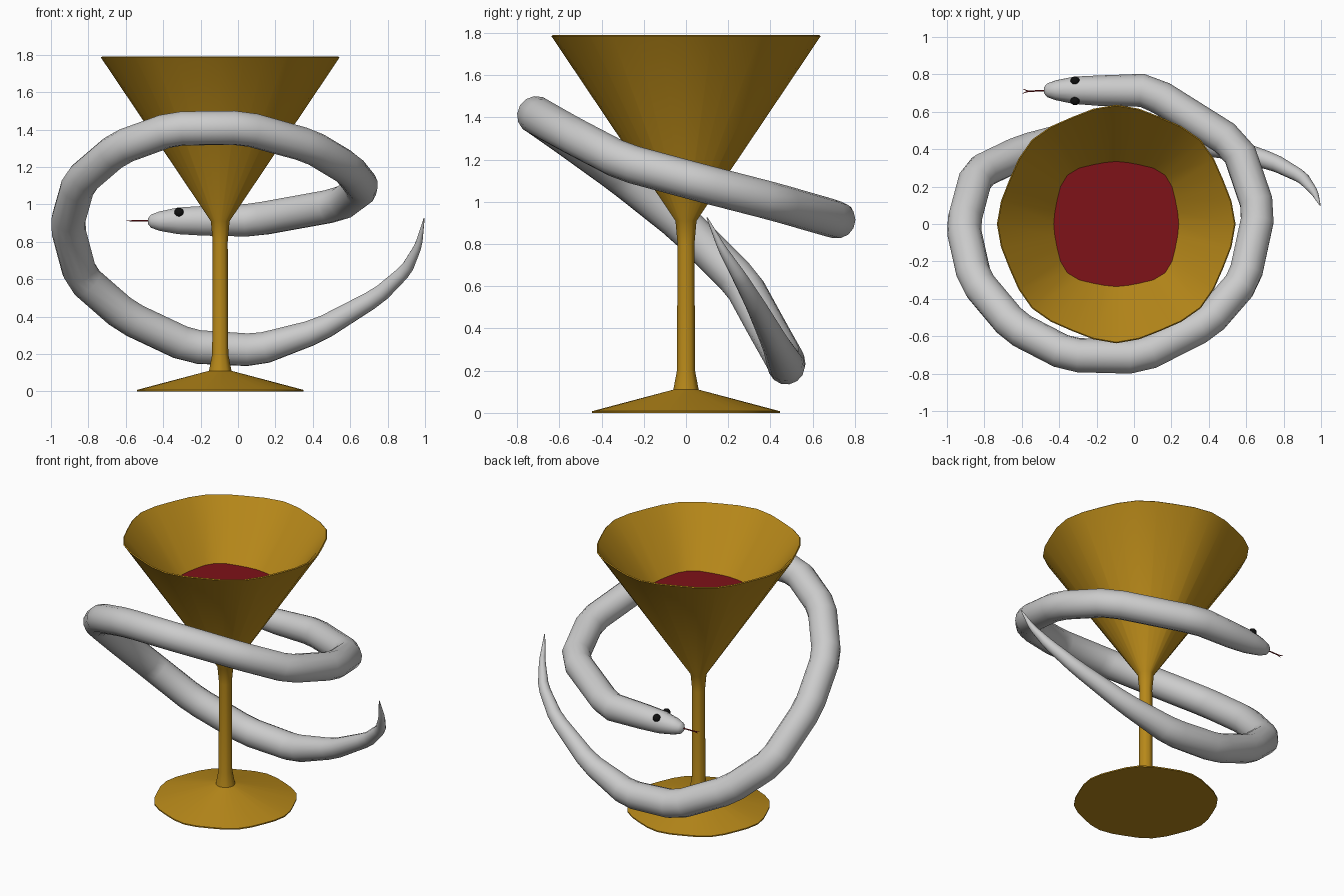
import bpy, math
from math import sin, cos, pi, radians
from mathutils import Vector

if "Cube" in bpy.data.objects:
    bpy.data.objects.remove(bpy.data.objects["Cube"])

CX = -0.095  # goblet axis


def material(name, rgb):
    m = bpy.data.materials.new(name)
    m.diffuse_color = (*rgb, 1)
    m.use_nodes = True
    m.node_tree.nodes["Principled BSDF"].inputs["Base Color"].default_value = m.diffuse_color
    return m


gold = material("gold", (0.48, 0.25, 0.01))
red = material("wine_red", (0.21, 0.006, 0.009))
black = material("black", (0.005, 0.005, 0.005))


def make(name, verts, faces, mat=None, angle=40):
    me = bpy.data.meshes.new(name)
    me.from_pydata(verts, [], faces)
    me.update()
    ob = bpy.data.objects.new(name, me)
    bpy.context.collection.objects.link(ob)
    if mat:
        me.materials.append(mat)
    bpy.ops.object.select_all(action='DESELECT')
    ob.select_set(True)
    bpy.context.view_layer.objects.active = ob
    bpy.ops.object.shade_smooth_by_angle(angle=radians(angle))
    return ob


def skin(rings, cap_start=True, cap_end=True):
    """Join equal-sized rings of points with quads."""
    n = len(rings[0])
    verts = [p for r in rings for p in r]
    faces = [(i * n + j, i * n + (j + 1) % n, (i + 1) * n + (j + 1) % n, (i + 1) * n + j)
             for i in range(len(rings) - 1) for j in range(n)]
    if cap_start:
        faces.append(tuple(reversed(range(n))))
    if cap_end:
        faces.append(tuple(range(len(verts) - n, len(verts))))
    return verts, faces


def soft_octagon(r, z, square=0.0, n=32):
    """Eight-sided ring with rounded corners."""
    pts = []
    for i in range(n):
        a = 2 * pi * i / n
        k = r * (0.985 + 0.015 * cos(8 * a)) * (1 - square * cos(4 * a))
        pts.append((CX + k * cos(a), k * sin(a), z))
    return pts


# goblet: foot, stem, cone outside, cone inside
profile = [(0.445, 0, 0), (0.445, 0.008, 0), (0.06, 0.11, 0), (0.043, 0.2, 0),
           (0.04, 0.8, 0), (0.05, 0.91, 0), (0.638, 1.785, 0), (0.632, 1.79, 0),
           (0.352, 1.44, 0.05)]
make("goblet", *skin([soft_octagon(*p) for p in profile], cap_end=False), gold)

# wine surface
make("wine", soft_octagon(0.352, 1.44, 0.05), [tuple(range(32))], red)

# snake centre line from snout to tail: x, y, z, radius
path = [(-0.482, 0.715, 0.91, 0.015), (-0.465, 0.715, 0.91, 0.036), (-0.42, 0.715, 0.91, 0.053),
        (-0.32, 0.715, 0.912, 0.073), (-0.19, 0.713, 0.912, 0.081),
        (0.08, 0.715, 0.915, 0.09), (0.55, 0.42, 1.0, 0.09), (0.67, 0.07, 1.09, 0.09),
        (0.59, -0.3, 1.19, 0.09), (0.39, -0.53, 1.31, 0.09), (0.03, -0.71, 1.41, 0.092),
        (-0.35, -0.70, 1.405, 0.092), (-0.64, -0.55, 1.30, 0.092), (-0.85, -0.30, 1.12, 0.092),
        (-0.915, -0.01, 0.89, 0.092), (-0.84, 0.27, 0.61, 0.092), (-0.60, 0.385, 0.40, 0.092),
        (-0.26, 0.475, 0.24, 0.092), (0.10, 0.475, 0.22, 0.088), (0.43, 0.425, 0.325, 0.065),
        (0.75, 0.33, 0.51, 0.046), (0.90, 0.25, 0.65, 0.034), (0.965, 0.17, 0.78, 0.02),
        (0.995, 0.10, 0.925, 0.003)]
path = [Vector(p) for p in path]

# bevel each bend of the body
line = path[:5]
for a, b, c in zip(path[4:], path[5:], path[6:]):
    line += [b.lerp(a, 0.14), b.lerp(c, 0.14)]
line.append(path[-1])


def tube(line, n):
    pos = [p.to_3d() for p in line]
    rings, up = [], Vector((0, 0, 1))
    for i, p in enumerate(pos):
        t = (pos[min(i + 1, len(pos) - 1)] - pos[max(i - 1, 0)]).normalized()
        up = (up - t * up.dot(t)).normalized()
        side = t.cross(up)
        rings.append([p + (side * cos(2 * pi * j / n) + up * sin(2 * pi * j / n)) * line[i].w
                      for j in range(n)])
    return skin(rings)


make("snake_body", *tube(line, 14), angle=50)

# eyes
for name, s in (("eye_left", -1), ("eye_right", 1)):
    bpy.ops.mesh.primitive_uv_sphere_add(segments=16, ring_count=10, radius=0.025,
                                         location=(-0.315, 0.712 + s * 0.052, 0.957))
    eye = bpy.context.object
    eye.name = name
    eye.data.materials.append(black)
    bpy.ops.object.shade_smooth()

# forked tongue
fork = (-0.565, 0.71, 0.912)
make("tongue", *tube([Vector((-0.47, 0.713, 0.912, 0.004)), Vector((*fork, 0.004))], 6), red)
for name, s in (("tongue_tip_left", -1), ("tongue_tip_right", 1)):
    tip = Vector((-0.595, 0.71 + s * 0.012, 0.912, 0.001))
    make(name, *tube([Vector((*fork, 0.004)), tip], 6), red)
